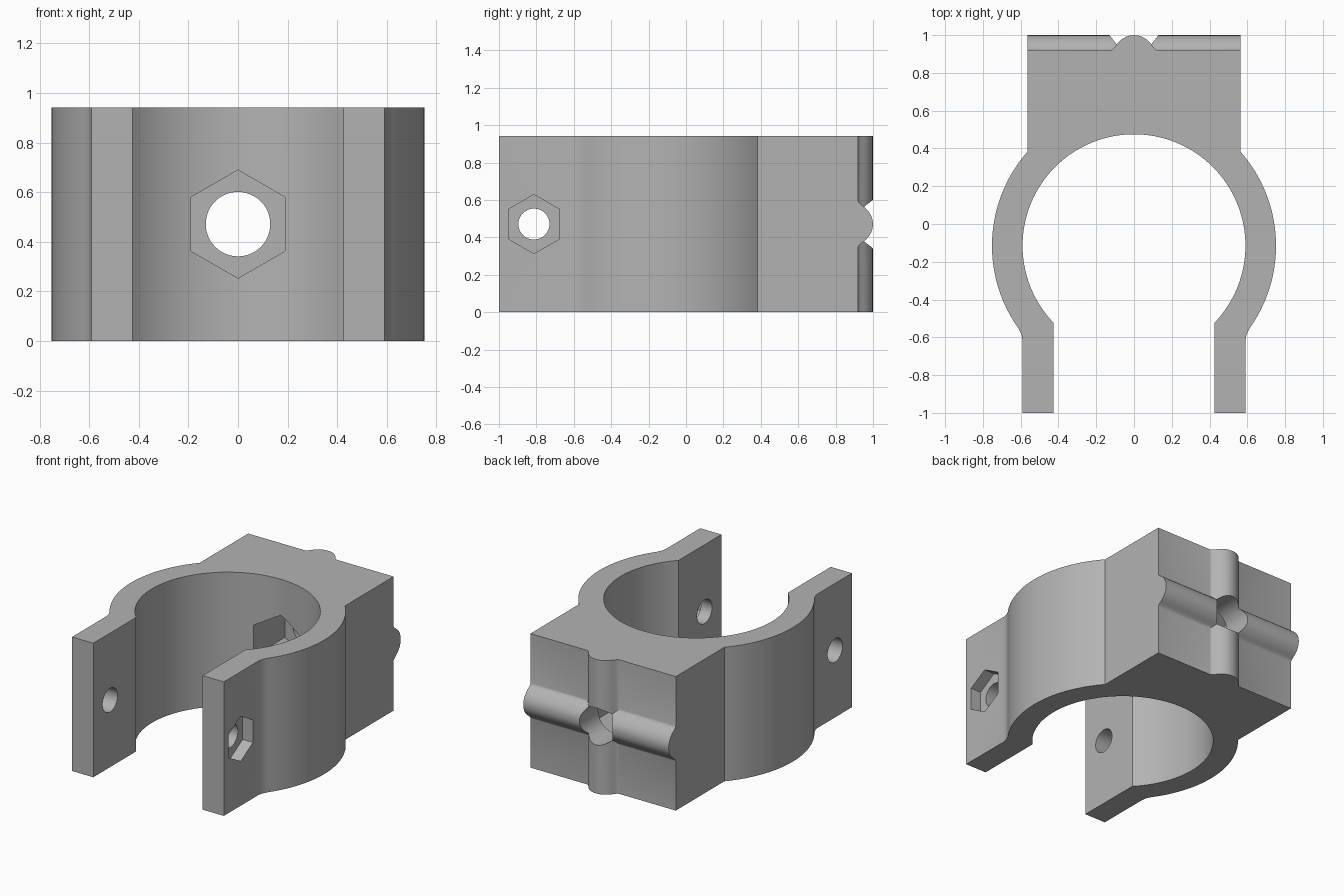
import bpy, bmesh, math
from mathutils import Matrix, Vector

cube = bpy.data.objects.get("Cube")
if cube:
    bpy.data.objects.remove(cube, do_unlink=True)

HEIGHT, MID = 0.942, 0.471
CENTRE_Y, OUTER_R, INNER_R = -0.115, 0.752, 0.59
BLOCK_X, BACK_Y = 0.565, 0.92
ARM_OUT, ARM_IN = 0.59, 0.425

grey = bpy.data.materials.new("light grey plastic")
grey.use_nodes = True
colour = (0.45, 0.45, 0.45, 1)
grey.diffuse_color = colour
grey.node_tree.nodes["Principled BSDF"].inputs["Base Color"].default_value = colour


def prism(name, points, direction, length):
    """Solid made by pushing a flat outline along a direction."""
    bm = bmesh.new()
    face = bm.faces.new([bm.verts.new(p) for p in points])
    moved = bmesh.ops.extrude_face_region(bm, geom=[face])["geom"]
    verts = [g for g in moved if isinstance(g, bmesh.types.BMVert)]
    bmesh.ops.translate(bm, verts=verts, vec=Vector(direction) * length)
    bmesh.ops.recalc_face_normals(bm, faces=bm.faces)
    return finish(name, bm)


def rod(name, sides, radius, start, end):
    """Regular prism between two points, with a corner pointing up."""
    start, end = Vector(start), Vector(end)
    axis = (end - start).normalized()
    side = axis.cross(Vector((0, 0, 1)))
    turns = [math.tau * i / sides for i in range(sides)]
    ring = [start + radius * (Vector((0, 0, math.cos(t))) + side * math.sin(t)) for t in turns]
    return prism(name, ring, axis, (end - start).length)


def finish(name, bm):
    mesh = bpy.data.meshes.new(name)
    bm.to_mesh(mesh)
    bm.free()
    mesh.materials.append(grey)
    obj = bpy.data.objects.new(name, mesh)
    bpy.context.collection.objects.link(obj)
    return obj


def combine(target, tool, operation):
    tool.hide_render = True
    mod = target.modifiers.new(tool.name, 'BOOLEAN')
    mod.operation, mod.solver, mod.object = operation, 'EXACT', tool
    bpy.ops.object.select_all(action='DESELECT')
    bpy.context.view_layer.objects.active = target
    target.select_set(True)
    bpy.ops.object.modifier_apply(modifier=mod.name)
    bpy.data.objects.remove(tool, do_unlink=True)


def arc(radius, start, end, steps):
    angles = [start + (end - start) * i / steps for i in range(steps + 1)]
    return [(radius * math.cos(a), CENTRE_Y + radius * math.sin(a)) for a in angles]


# Rounded ridge: half profile as (offset, y), flaring into the back face
ridge = [(0, 1), (0.025, 0.997), (0.045, 0.99), (0.065, 0.978), (0.08, 0.965),
         (0.092, 0.951), (0.1, 0.94), (0.108, 0.93), (0.116, 0.923), (0.125, BACK_Y)]

# Clamp body: half plan from the back ridge round to the bore, then mirrored
half = ridge + [(BLOCK_X, BACK_Y)]
half += arc(OUTER_R, math.acos(BLOCK_X / OUTER_R), -math.acos(0.612 / OUTER_R), 40)
half += [(0.602, -0.572), (0.594, -0.592), (ARM_OUT, -0.62), (ARM_OUT, -1), (ARM_IN, -1)]
half += arc(INNER_R, -math.acos(ARM_IN / INNER_R), math.pi / 2, 48)
half[-1] = (0, CENTRE_Y + INNER_R)
plan = half + [(-x, y) for x, y in reversed(half[1:-1])]
body = prism("clamp_body", [(x, y, 0) for x, y in plan], (0, 0, 1), HEIGHT)

# Crosswise ridge on the back face
cross = ridge + [(0.125, 0.85)]
cross += [(-d, y) for d, y in reversed(cross[1:])]
bar = prism("cross_ridge", [(-BLOCK_X, y, MID + d) for d, y in cross], (1, 0, 0), 2 * BLOCK_X)
combine(body, bar, 'UNION')

# Back bolt hole with a nut pocket opening into the bore
combine(body, rod("back_nut_pocket", 6, 0.218, (0, 0.2, MID), (0, 0.79, MID)), 'DIFFERENCE')
combine(body, rod("back_bolt_hole", 48, 0.13, (0, 0.3, MID), (0, 1.2, MID)), 'DIFFERENCE')

# Arm bolt hole, with a nut pocket on the outside of one arm
bolt_y = -0.813
combine(body, rod("arm_bolt_hole", 40, 0.083, (-1, bolt_y, MID), (1, bolt_y, MID)), 'DIFFERENCE')
combine(body, rod("arm_nut_pocket", 6, 0.158, (ARM_OUT - 0.08, bolt_y, MID), (1, bolt_y, MID)), 'DIFFERENCE')

# Smooth curves, crisp edges
bpy.ops.object.select_all(action='DESELECT')
body.select_set(True)
bpy.context.view_layer.objects.active = body
bpy.ops.object.shade_smooth_by_angle(angle=math.radians(25))
